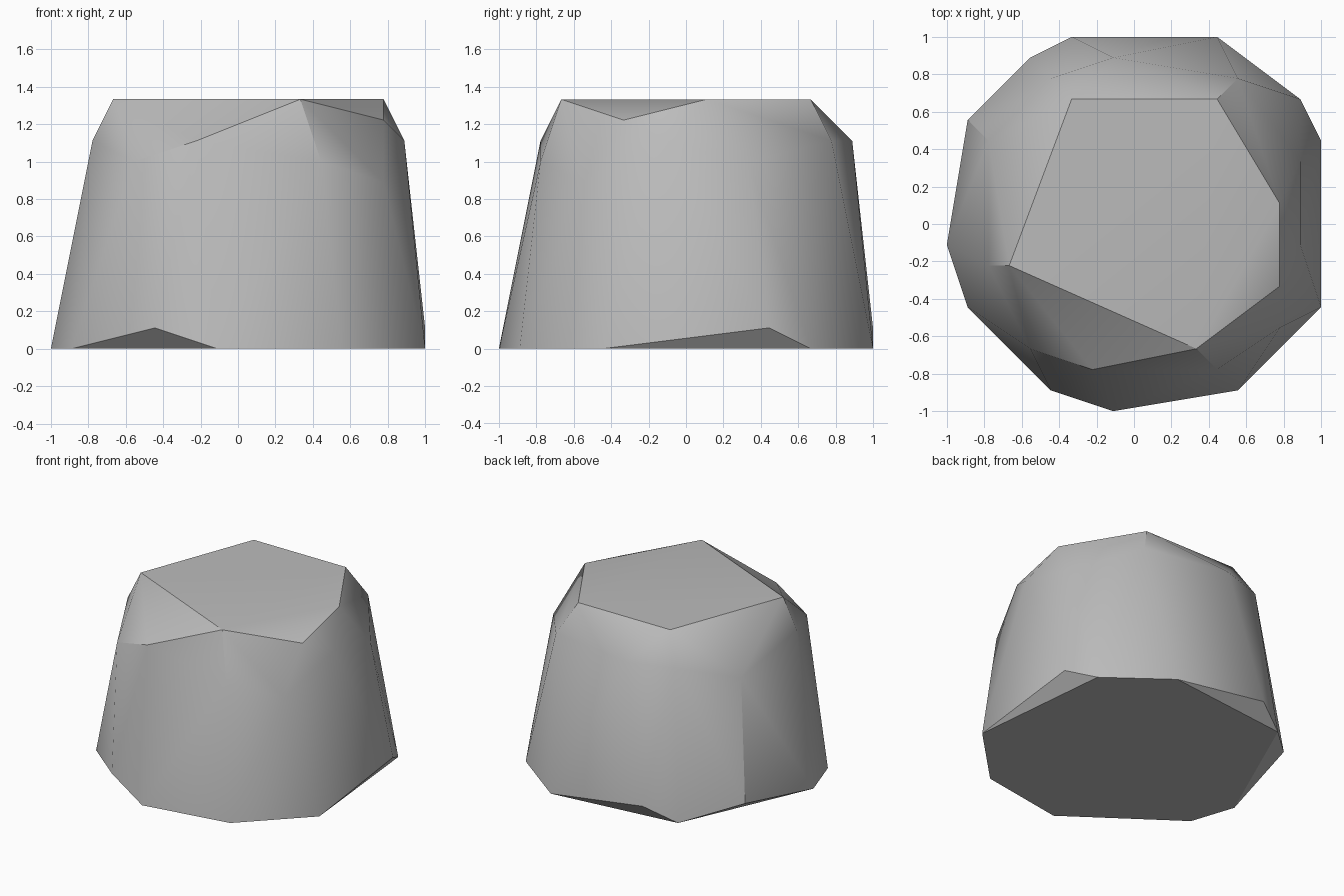
import bpy
import bmesh
import math

default_cube = bpy.data.objects.get("Cube")
if default_cube:
    bpy.data.objects.remove(default_cube, do_unlink=True)

# Stone material
stone = bpy.data.materials.new("stone grey")
stone.use_nodes = True
grey = (0.5, 0.5, 0.5, 1.0)
stone.diffuse_color = grey
bsdf = next(n for n in stone.node_tree.nodes if n.type == "BSDF_PRINCIPLED")
bsdf.inputs["Base Color"].default_value = grey

# Corner positions on a coarse lattice, grouped by height level
UNIT = 1 / 9
levels = {
    # flat foot and its chipped corners
    0: [(4, 9), (8, 6), (9, -4), (5, -8), (-1, -9), (-8, -4), (-9, -1), (-5, 8)],
    1: [(-3, 9), (-8, 5), (-4, -8), (9, 4)],
    # shoulder where the sides break inward
    8: [(7, -5)],
    9: [(-7, 4), (-5, -6), (4, -7), (8, 3)],
    10: [(-7, -2), (-2, -7), (8, -1), (5, 7), (-1, 8), (-4, 7)],
    # top plateau with one lowered corner
    11: [(7, -3)],
    12: [(-3, 6), (4, 6), (7, 1), (3, -6), (-6, -2)],
}

# Wrap the corners into a faceted boulder
bm = bmesh.new()
for level, corners in levels.items():
    for x, y in corners:
        bm.verts.new((x * UNIT, y * UNIT, level * UNIT))
hull = bmesh.ops.convex_hull(bm, input=bm.verts[:])
loose = [v for v in bm.verts if not v.link_faces]
bmesh.ops.delete(bm, geom=loose, context="VERTS")
bmesh.ops.dissolve_limit(bm, angle_limit=math.radians(0.5),
                         verts=bm.verts[:], edges=bm.edges[:])
bmesh.ops.recalc_face_normals(bm, faces=bm.faces[:])

mesh = bpy.data.meshes.new("boulder")
bm.to_mesh(mesh)
bm.free()
mesh.materials.append(stone)
boulder = bpy.data.objects.new("boulder", mesh)
bpy.context.collection.objects.link(boulder)

# Soft shading on shallow bends, crisp on the strong edges
bpy.ops.object.select_all(action="DESELECT")
boulder.select_set(True)
bpy.context.view_layer.objects.active = boulder
bpy.ops.object.shade_smooth_by_angle(angle=math.radians(30))
